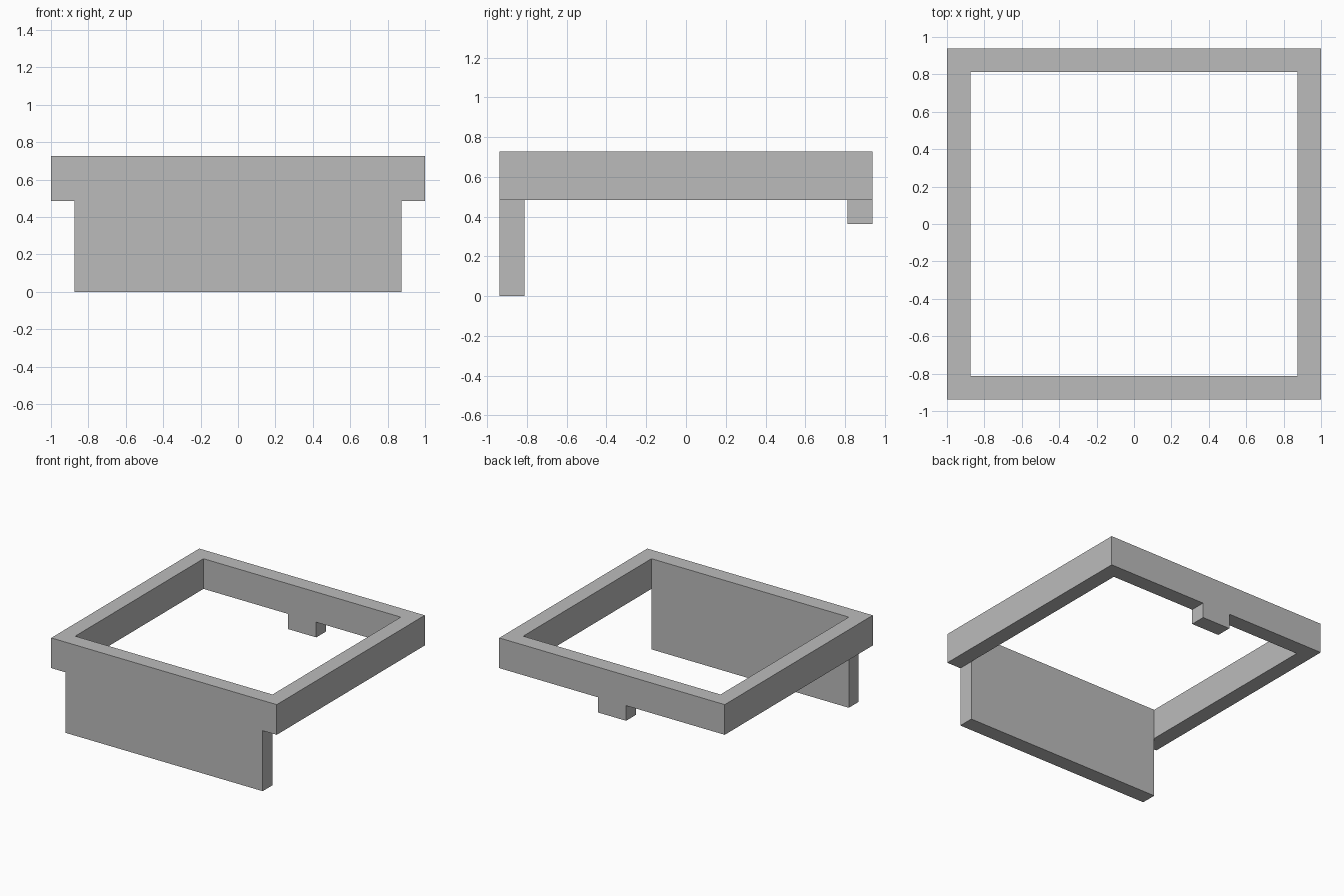
import bpy
import bmesh

cube = bpy.data.objects.get("Cube")
if cube:
    bpy.data.objects.remove(cube, do_unlink=True)

HALF_X, HALF_Y, WALL = 1.0, 0.9375, 0.125
RIM_LOW, RIM_TOP = 0.485, 0.727

grey = bpy.data.materials.new("plain grey")
grey.use_nodes = True
colour = (0.5, 0.5, 0.5, 1)
grey.diffuse_color = colour
grey.node_tree.nodes["Principled BSDF"].inputs["Base Color"].default_value = colour


def finish(name, bm):
    bmesh.ops.recalc_face_normals(bm, faces=bm.faces)
    mesh = bpy.data.meshes.new(name)
    bm.to_mesh(mesh)
    bm.free()
    mesh.materials.append(grey)
    bpy.context.collection.objects.link(bpy.data.objects.new(name, mesh))


def box(name, half_width, y0, y1, z0, z1):
    bm = bmesh.new()
    bmesh.ops.create_cube(bm, size=1)
    bmesh.ops.scale(bm, vec=(2 * half_width, y1 - y0, z1 - z0), verts=bm.verts)
    bmesh.ops.translate(bm, vec=(0, (y0 + y1) / 2, (z0 + z1) / 2), verts=bm.verts)
    finish(name, bm)


# Open rectangular rim: a mitred ring of four faces, extruded upwards
bm = bmesh.new()
corners = [(-1, -1), (1, -1), (1, 1), (-1, 1)]
outer = [bm.verts.new((sx * HALF_X, sy * HALF_Y, RIM_LOW)) for sx, sy in corners]
inner = [bm.verts.new((sx * (HALF_X - WALL), sy * (HALF_Y - WALL), RIM_LOW))
         for sx, sy in corners]
ring = []
for i in range(4):
    j = (i + 1) % 4
    ring.append(bm.faces.new((outer[i], outer[j], inner[j], inner[i])))
raised = bmesh.ops.extrude_face_region(bm, geom=ring, use_keep_orig=True)
bmesh.ops.translate(bm, vec=(0, 0, RIM_TOP - RIM_LOW),
                    verts=[v for v in raised["geom"] if isinstance(v, bmesh.types.BMVert)])
finish("rim", bm)

# Front panel hanging below the rim
box("front_panel", HALF_X - WALL, -HALF_Y, WALL - HALF_Y, 0, RIM_LOW)

# Small tab under the middle of the back
box("back_tab", WALL, HALF_Y - WALL, HALF_Y, RIM_TOP / 2, RIM_LOW)
